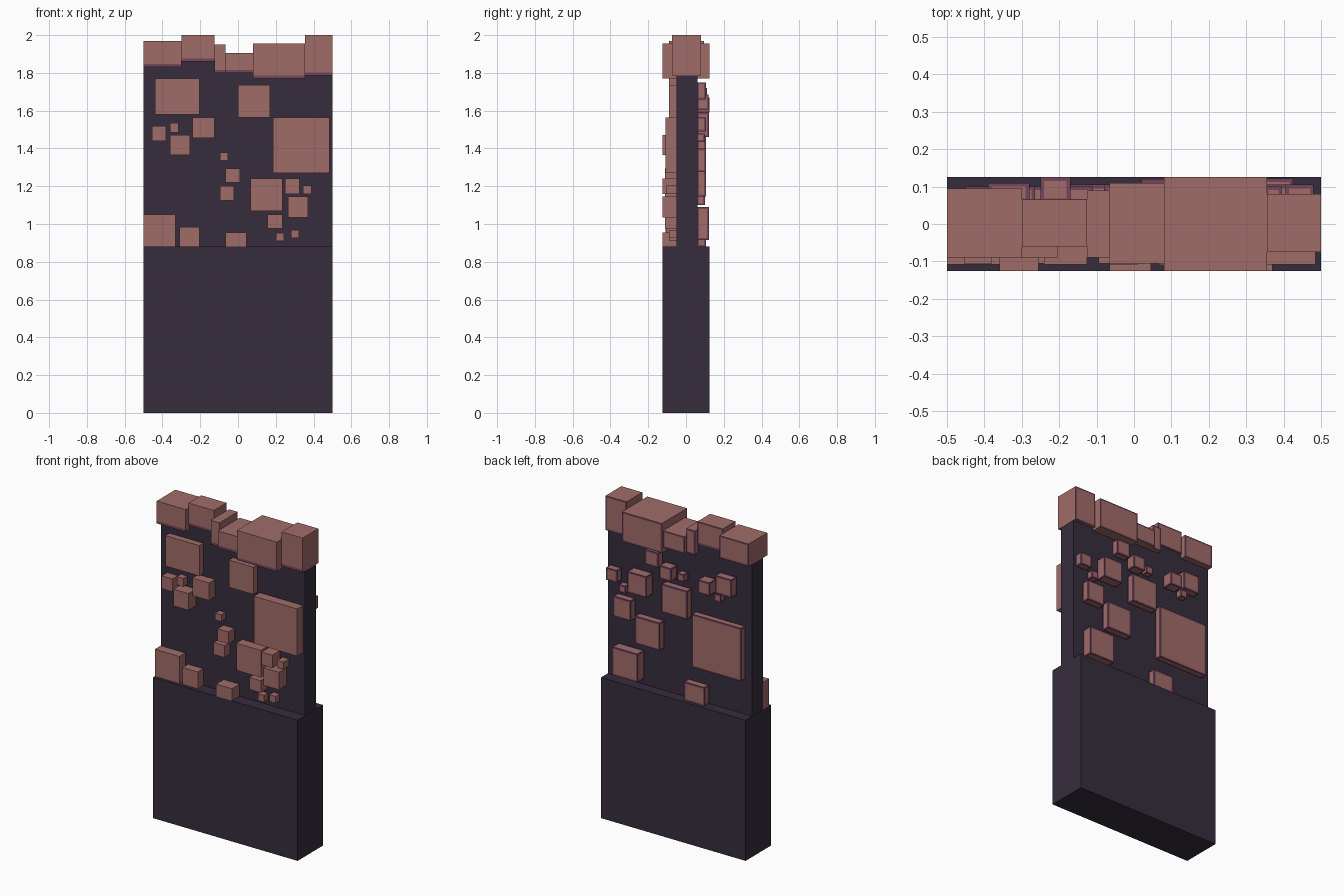
import bpy, bmesh
from mathutils import Vector

if "Cube" in bpy.data.objects:
    bpy.data.objects.remove(bpy.data.objects["Cube"], do_unlink=True)


def make_material(name, srgb):
    lin = [((c / 255 + 0.055) / 1.055) ** 2.4 for c in srgb] + [1.0]
    mat = bpy.data.materials.new(name)
    mat.diffuse_color = lin
    mat.use_nodes = True
    bsdf = mat.node_tree.nodes["Principled BSDF"]
    bsdf.inputs["Base Color"].default_value = lin
    bsdf.inputs["Roughness"].default_value = 0.9
    return mat


DARK = make_material("dark slate", (54, 45, 60))
PINK = make_material("dusty pink", (160, 108, 104))
PURPLE = make_material("plum edge", (117, 70, 92))


def box(name, x0, x1, y0, y1, z0, z1, mats, decorate=None):
    """Box between two corners; decorate(bm) may cut and recolour faces."""
    bm = bmesh.new()
    bmesh.ops.create_cube(bm, size=1)
    for v in bm.verts:
        v.co = Vector((x1 if v.co.x > 0 else x0,
                       y1 if v.co.y > 0 else y0,
                       z1 if v.co.z > 0 else z0))
    bm.normal_update()
    if decorate:
        decorate(bm)
    mesh = bpy.data.meshes.new(name)
    bm.to_mesh(mesh)
    bm.free()
    for m in mats:
        mesh.materials.append(m)
    obj = bpy.data.objects.new(name, mesh)
    bpy.context.collection.objects.link(obj)
    return obj


def plum_border(bm, faces, width):
    """Inset the faces and colour the frame plum."""
    for f in faces:
        short = min(e.calc_length() for e in f.edges)
        ring = bmesh.ops.inset_individual(bm, faces=[f], thickness=min(width, short * 0.3))
        for r in ring["faces"]:
            r.material_index = 1


def rear_block_paint(bm):
    plum_border(bm, [f for f in bm.faces if f.normal.y > -0.5], 0.014)


def crown_paint(bm):
    # framed rear face, plum band along the lower front edge
    plum_border(bm, [f for f in bm.faces if f.normal.y > 0.5], 0.014)
    front = [f for f in bm.faces if f.normal.y < -0.5]
    low = min(v.co.z for v in bm.verts)
    geom = front + list({e for f in front for e in f.edges}) + list({v for f in front for v in f.verts})
    bmesh.ops.bisect_plane(bm, geom=geom, plane_co=(0, 0, low + 0.016), plane_no=(0, 0, 1))
    bm.normal_update()
    for f in bm.faces:
        if f.normal.y < -0.5 and f.calc_center_median().z < low + 0.016:
            f.material_index = 1


# Thick base and thinner wall above it
box("base", -0.5, 0.5, -0.125, 0.125, 0, 0.88, [DARK])
box("wall_panel", -0.499, 0.499, -0.05, 0.06, 0.87, 1.88, [DARK])

# Crown blocks along the top: x0, x1, y0, y1, z0, z1
crown = [
    (-0.50, -0.30, -0.09, 0.095, 1.83, 1.97),
    (-0.30, -0.125, -0.06, 0.065, 1.86, 2.0),
    (-0.125, -0.065, -0.09, 0.09, 1.80, 1.95),
    (-0.065, 0.08, -0.105, 0.11, 1.80, 1.905),
    (0.08, 0.355, -0.125, 0.125, 1.77, 1.955),
    (0.355, 0.50, -0.075, 0.08, 1.785, 2.0),
]
for i, c in enumerate(crown, 1):
    box(f"crown_block_{i}", *c, [PINK, PURPLE], crown_paint)

# Front blocks: x0, z0, width, height, outer y
front = [
    (-0.44, 1.58, 0.235, 0.19, -0.09), (0.00, 1.565, 0.17, 0.17, -0.09),
    (0.185, 1.27, 0.30, 0.295, -0.108), (-0.455, 1.44, 0.075, 0.08, -0.105),
    (-0.36, 1.485, 0.045, 0.05, -0.09), (-0.36, 1.365, 0.105, 0.105, -0.125),
    (-0.24, 1.455, 0.115, 0.11, -0.108), (-0.095, 1.335, 0.043, 0.043, -0.09),
    (-0.065, 1.22, 0.075, 0.075, -0.11), (-0.095, 1.125, 0.075, 0.075, -0.105),
    (0.065, 1.07, 0.17, 0.17, -0.11), (0.25, 1.16, 0.075, 0.08, -0.125),
    (0.345, 1.16, 0.043, 0.045, -0.105), (0.265, 1.035, 0.105, 0.11, -0.125),
    (0.155, 0.975, 0.08, 0.075, -0.11), (0.20, 0.91, 0.043, 0.043, -0.09),
    (0.28, 0.925, 0.043, 0.043, -0.09), (-0.50, 0.88, 0.17, 0.17, -0.108),
    (-0.31, 0.88, 0.105, 0.105, -0.105), (-0.065, 0.88, 0.11, 0.075, -0.125),
]
for i, (x, z, w, h, y) in enumerate(front, 1):
    box(f"front_block_{i}", x, x + w, y, -0.048, z, z + h, [PINK])

# Rear blocks: x0, z0, width, height, outer y
rear = [
    (-0.45, 1.10, 0.34, 0.33, 0.10), (-0.08, 1.39, 0.175, 0.175, 0.105),
    (0.11, 1.145, 0.17, 0.17, 0.105), (0.25, 0.915, 0.175, 0.175, 0.122),
    (0.31, 1.275, 0.12, 0.125, 0.105), (0.19, 1.46, 0.13, 0.13, 0.122),
    (-0.20, 0.88, 0.14, 0.115, 0.105), (0.405, 1.49, 0.075, 0.075, 0.105),
    (0.35, 1.435, 0.045, 0.045, 0.10), (0.12, 1.66, 0.09, 0.09, 0.105),
    (0.02, 1.605, 0.08, 0.08, 0.12), (-0.055, 1.615, 0.045, 0.045, 0.10),
    (-0.25, 1.59, 0.08, 0.08, 0.125), (-0.39, 1.61, 0.11, 0.11, 0.11),
    (-0.31, 1.555, 0.045, 0.045, 0.10),
]
for i, (x, z, w, h, y) in enumerate(rear, 1):
    box(f"rear_block_{i}", x, x + w, 0.058, y, z, z + h, [PINK, PURPLE], rear_block_paint)
